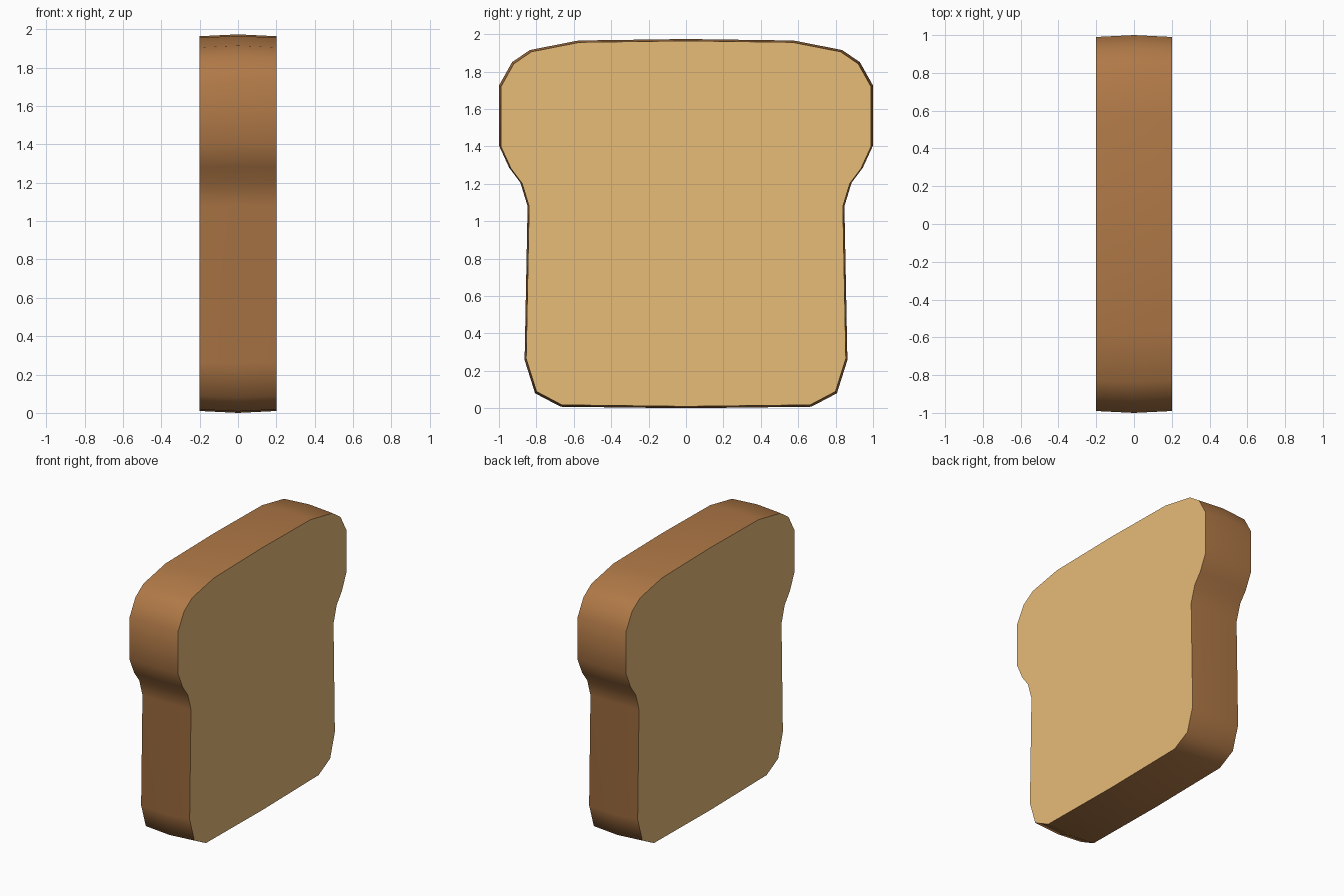
import bpy, bmesh, math

if "Cube" in bpy.data.objects:
    bpy.data.objects.remove(bpy.data.objects["Cube"])


def srgb(r, g, b):
    def lin(c):
        c /= 255
        return c / 12.92 if c <= 0.04045 else ((c + 0.055) / 1.055) ** 2.4
    return (lin(r), lin(g), lin(b), 1.0)


def material(name, colour):
    m = bpy.data.materials.new(name)
    m.diffuse_color = colour
    m.use_nodes = True
    m.node_tree.nodes["Principled BSDF"].inputs["Base Color"].default_value = m.diffuse_color
    return m


# Right half of the slice outline (y, z), bottom centre to top centre
half = [(0, 0), (0.67, 0.008), (0.807, 0.08), (0.863, 0.258), (0.847, 1.08),
        (0.885, 1.205), (0.945, 1.285), (1.0, 1.405), (1.0, 1.725),
        (0.93, 1.85), (0.835, 1.915), (0.575, 1.966), (0, 1.974)]
outline = half + [(-y, z) for y, z in reversed(half[1:-1])]
mid_z = 0.987

# Three rings across the thickness; the middle one bulges slightly
bm = bmesh.new()
rings = []
for x, s in ((-0.2, 0.99), (0, 1.0), (0.2, 0.99)):
    rings.append([bm.verts.new((x, y * s, mid_z + (z - mid_z) * s)) for y, z in outline])

# Crust band
n = len(outline)
for a, b in zip(rings, rings[1:]):
    for i in range(n):
        j = (i + 1) % n
        bm.faces.new((a[i], a[j], b[j], b[i])).material_index = 0

# Crumb faces on both sides
for ring in (rings[0], rings[-1]):
    bm.faces.new(ring).material_index = 1

bmesh.ops.recalc_face_normals(bm, faces=bm.faces)
mesh = bpy.data.meshes.new("bread_slice")
bm.to_mesh(mesh)
bm.free()
mesh.materials.append(material("crust brown", srgb(176, 121, 71)))
mesh.materials.append(material("crumb tan", srgb(234, 190, 121)))

slice_obj = bpy.data.objects.new("bread_slice", mesh)
bpy.context.collection.objects.link(slice_obj)
bpy.context.view_layer.objects.active = slice_obj
slice_obj.select_set(True)
bpy.ops.object.shade_smooth_by_angle(angle=math.radians(65))
